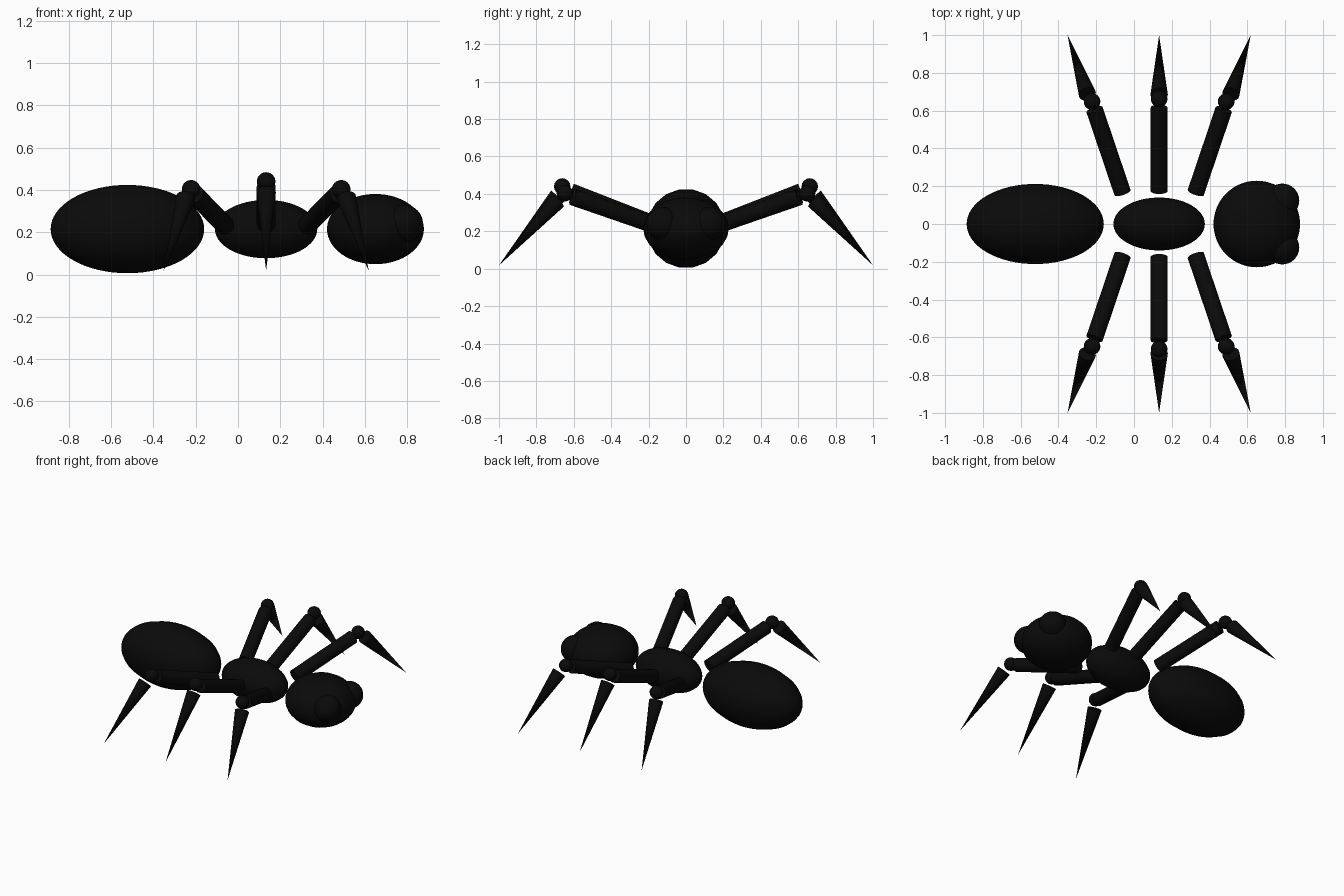
import bpy, math
from mathutils import Vector

if "Cube" in bpy.data.objects:
    bpy.data.objects.remove(bpy.data.objects["Cube"])

black = bpy.data.materials.new("ink black")
black.diffuse_color = (0.003, 0.003, 0.003, 1)
black.use_nodes = True
black.node_tree.nodes["Principled BSDF"].inputs["Base Color"].default_value = black.diffuse_color


def finish(name):
    ob = bpy.context.object
    ob.name = name
    ob.data.materials.append(black)
    bpy.ops.object.shade_smooth_by_angle(angle=math.radians(40))
    return ob


def ellipsoid(name, centre, radii, segments=18, rings=32):
    """Sphere with its poles along x, stretched to the given x, y, z radii."""
    bpy.ops.mesh.primitive_uv_sphere_add(segments=segments, ring_count=rings, radius=1,
                                         location=centre, rotation=(0, math.pi / 2, 0))
    rx, ry, rz = radii
    bpy.context.object.scale = (rz, ry, rx)
    return finish(name)


def rod(name, start, end, r1, r2):
    """Cylinder or cone running from start to end."""
    a, b = Vector(start), Vector(end)
    bpy.ops.mesh.primitive_cone_add(vertices=24, radius1=r1, radius2=r2, depth=(b - a).length,
                                    location=(a + b) / 2)
    bpy.context.object.rotation_euler = (b - a).to_track_quat('Z', 'Y').to_euler()
    return finish(name)


# Body
MID = 0.133
ellipsoid("abdomen", (-0.523, 0, 0.215), (0.363, 0.212, 0.212))
ellipsoid("thorax", (MID, 0, 0.215), (0.242, 0.14, 0.14))
ellipsoid("head", (0.65, 0, 0.215), (0.229, 0.229, 0.166), 24)

# Legs: each row holds x offset, y and z of hip, upper end, knee, shin top and tip
SIDE = [(0.194, 0.167, 0.232), (0.342, 0.605, 0.383), (0.355, 0.648, 0.403),
        (0.380, 0.688, 0.362), (0.485, 1.0, 0.018)]
MIDDLE = [(0, 0.175, 0.240), (0, 0.616, 0.412), (0, 0.662, 0.440),
          (0, 0.686, 0.388), (0, 1.0, 0.018)]

for side, sy in (("right", -1), ("left", 1)):
    ellipsoid(side + "_eye", (0.785, sy * 0.124, 0.24), (0.09, 0.09, 0.09), 24, 16)
    for row, sx, points in (("front", 1, SIDE), ("middle", 0, MIDDLE), ("rear", -1, SIDE)):
        hip, upper, knee, shin, tip = [(MID + sx * x, sy * y, z) for x, y, z in points]
        label = f"{side}_{row}_"
        rod(label + "upper_leg", hip, upper, 0.045, 0.045)
        ellipsoid(label + "knee", knee, (0.044, 0.044, 0.044), 16, 12)
        rod(label + "lower_leg", shin, tip, 0.046, 0)
